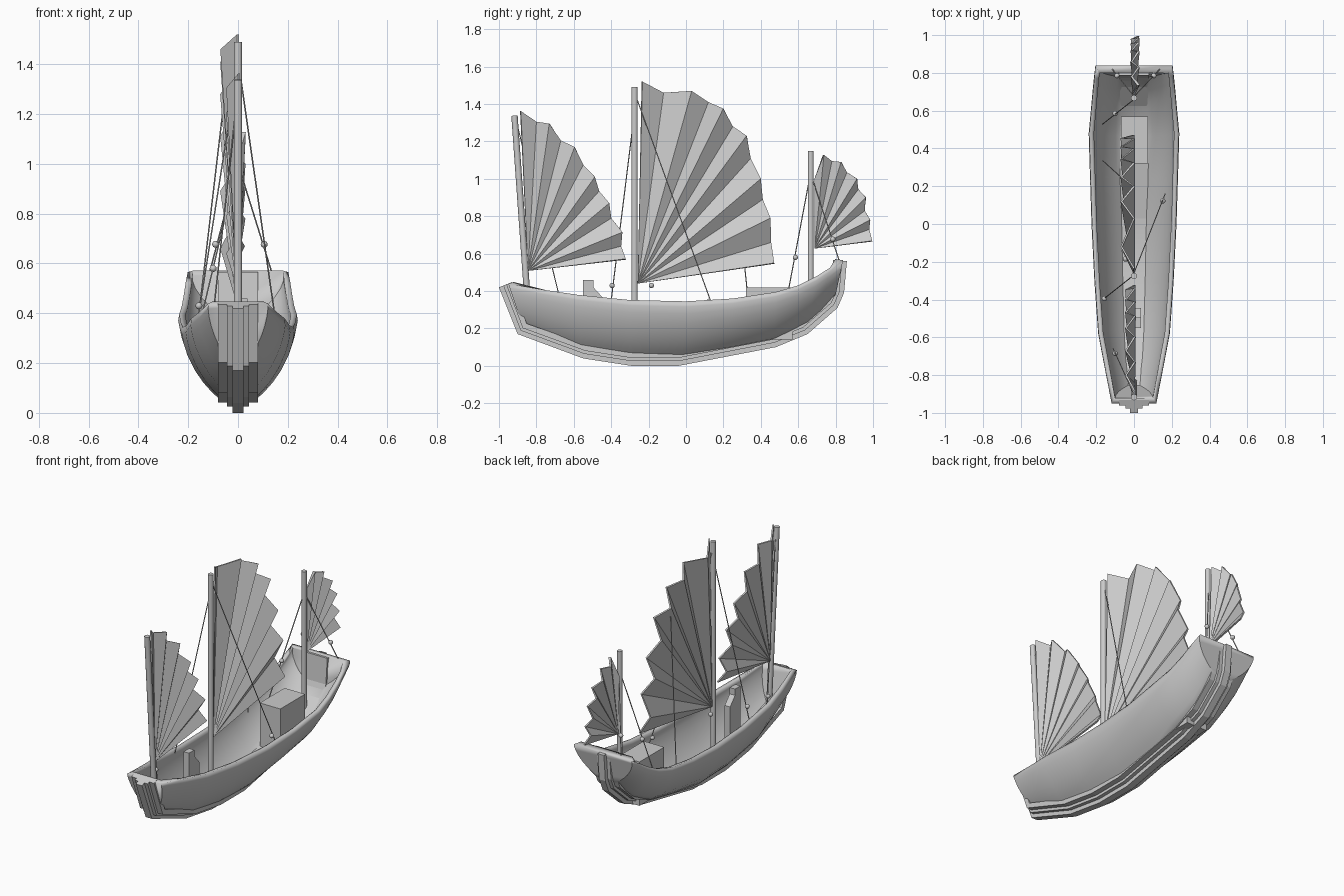
import bpy, bmesh
from math import radians
from mathutils import Vector

if "Cube" in bpy.data.objects:
    bpy.data.objects.remove(bpy.data.objects["Cube"])


def make(name, verts, faces, solid=0, offset=0, smooth=False):
    bm = bmesh.new()
    vs = [bm.verts.new(v) for v in verts]
    for f in faces:
        bm.faces.new([vs[i] for i in f])
    bmesh.ops.recalc_face_normals(bm, faces=bm.faces)
    me = bpy.data.meshes.new(name)
    bm.to_mesh(me)
    bm.free()
    ob = bpy.data.objects.new(name, me)
    bpy.context.collection.objects.link(ob)
    if smooth:
        bpy.ops.object.select_all(action='DESELECT')
        ob.select_set(True)
        bpy.context.view_layer.objects.active = ob
        bpy.ops.object.shade_smooth_by_angle(angle=radians(35))
    if solid:
        m = ob.modifiers.new("thickness", 'SOLIDIFY')
        m.thickness, m.offset, m.use_even_offset = solid, offset, True
    return ob


def prism(name, outline, x0, x1):
    """Extrude a y-z outline across x."""
    n = len(outline)
    verts = [(x, y, z) for x in (x0, x1) for y, z in outline]
    faces = [(i, (i + 1) % n, n + (i + 1) % n, n + i) for i in range(n)]
    return make(name, verts, faces + [range(n), range(n, 2 * n)])


def box(name, x0, x1, y0, y1, z0, z1):
    return prism(name, [(y0, z0), (y1, z0), (y1, z1), (y0, z1)], x0, x1)


def rod(name, a, b, r, sides=12):
    a, b = Vector(a), Vector(b)
    d = b - a
    bpy.ops.mesh.primitive_cylinder_add(vertices=sides, radius=r, depth=d.length, location=(a + b) / 2)
    ob = bpy.context.object
    ob.name = name
    ob.rotation_euler = d.to_track_quat('Z', 'Y').to_euler()
    bpy.ops.object.shade_smooth_by_angle(angle=radians(40))


# hull shell: stations of (top y, top z, bottom y, bottom z, half width)
stations = [
    (-.95, .44, -.875, .215, .12), (-.75, .405, -.72, .15, .158), (-.58, .38, -.56, .095, .19),
    (-.3, .352, -.3, .06, .21), (0, .345, -.02, .055, .225), (.25, .36, .25, .10, .233),
    (.48, .395, .47, .145, .24), (.6, .43, .56, .185, .229), (.7, .48, .65, .23, .22),
    (.77, .525, .72, .29, .213), (.84, .565, .80, .38, .205)]
half = [(.33, 0), (.47, .1), (.62, .23), (.77, .4), (.9, .6), (.97, .77), (1, .9), (.985, 1)]
section = [(-x, t) for x, t in reversed(half)] + half
n = len(section)
verts = [(fx * w, yb + (yt - yb) * t, zb + (zt - zb) * t)
         for yt, zt, yb, zb, w in stations for fx, t in section]
faces = [(s * n + i, s * n + i + 1, (s + 1) * n + i + 1, (s + 1) * n + i)
         for s in range(len(stations) - 1) for i in range(n - 1)]
last = (len(stations) - 1) * n
faces += [range(n), range(last, last + n)]
hull = make("hull", verts, faces, smooth=True)
# bake a consistent outward direction before thickening inwards
bottom = min(hull.data.polygons, key=lambda p: p.center.z)
if bottom.normal.z > 0:
    hull.data.flip_normals()
m = hull.modifiers.new("thickness", 'SOLIDIFY')
m.thickness, m.offset, m.use_even_offset = .025, -1, True

# stepped keel strips wrapped from stem to stern
keel = [(-1, .42), (-.9, .17), (-.55, .04), (-.29, 0), (-.04, 0),
        (.48, .10), (.65, .17), (.81, .31), (.845, .39), (.86, .56)]


def inset(path, d):
    out = []
    for i, p in enumerate(path):
        a = Vector(path[max(i - 1, 0)])
        b = Vector(path[min(i + 1, len(path) - 1)])
        t = (b - a).normalized()
        out.append((p[0] - t.y * d, p[1] + t.x * d))
    return out


for name, w, d0, d1 in (("keel", .022, 0, .065), ("inner_keel", .045, .025, .07),
                        ("keel_plank", .08, .042, .074)):
    a, b = inset(keel, d0), inset(keel, d1)
    m_ = len(a)
    v = [(x, *p) for x in (-w, w) for p in a + b]
    f = []
    for i in range(m_ - 1):
        j, k = i + 1, 2 * m_
        f += [(i, j, j + k, i + k), (m_ + i, m_ + j, m_ + j + k, m_ + i + k),
              (i, j, m_ + j, m_ + i), (i + k, j + k, m_ + j + k, m_ + i + k)]
    for i in (0, m_ - 1):
        f.append((i, i + m_, i + 3 * m_, i + 2 * m_))
    make(name, v, f)

# deck houses
box("aft_cabin", -.07, .075, .32, .57, .14, .42)
box("fore_locker", 0, .038, -.55, -.495, .12, .46)
prism("locker_step", [(-.5, .12), (-.445, .12), (-.445, .365), (-.495, .42)], 0, .038)

# masts
rod("fore_mast", (0, -.838, .22), (0, -.917, 1.338), .017)
rod("main_mast", (0, -.275, .07), (0, -.275, 1.49), .017)
rod("aft_mast", (0, .667, .25), (0, .667, 1.15), .016)


# pleated fan sails: edge points alternate between the two pleat depths
def sail(name, tack, edge, xa, xb):
    pts = [(0, *tack)] + [(xb if i % 2 else xa, *p) for i, p in enumerate(edge)]
    make(name, pts, [(0, i, i + 1) for i in range(1, len(edge))], .009)


sail("main_sail", (-.258, .44), [
    (-.235, 1.52), (-.12, 1.46), (.03, 1.47), (.12, 1.41), (.2, 1.375), (.25, 1.28), (.325, 1.23),
    (.345, 1.11), (.4, 1.0), (.41, .89), (.452, .79), (.455, .66), (.472, .548)], 0, -.066)
sail("fore_sail", (-.845, .508), [
    (-.885, 1.362), (-.8, 1.305), (-.73, 1.295), (-.67, 1.205), (-.595, 1.17), (-.55, 1.075),
    (-.487, 1.01), (-.465, .935), (-.41, .87), (-.4, .79), (-.34, .715), (-.347, .64), (-.322, .57)],
    .004, -.042)
sail("aft_sail", (.687, .627), [
    (.69, 1.0), (.735, 1.128), (.78, 1.095), (.83, 1.09), (.86, 1.035), (.915, 1.0), (.92, .945),
    (.962, .9), (.955, .83), (.985, .78), (.98, .73), (.996, .667)], -.012, .024)

# rigging lines with their blocks
lines = [
    ((0, -.26, 1.42), (.165, .16, .27)), ((0, -.27, 1.40), (-.165, -.40, .35)),
    ((0, -.905, 1.30), (-.11, -.66, .30)), ((0, .66, 1.0), (-.165, .53, .31)),
    ((0, .675, 1.0), (.137, .82, .56)), ((0, .675, 1.0), (-.115, .82, .56)),
    ((-.06, .24, 1.22), (-.165, .335, .33))]
for a, b in lines:
    rod("rigging_line", a, b, .003, 6)
for p in [(.153, .122, .345), (-.157, -.395, .43), (-.045, -.185, .43), (-.1, -.685, .37),
          (-.1, .585, .58), (.105, .785, .677), (-.09, .785, .677)]:
    bpy.ops.mesh.primitive_uv_sphere_add(segments=12, ring_count=8, radius=.014, location=p)
    bpy.context.object.name = "rigging_block"
    bpy.ops.object.shade_smooth()
